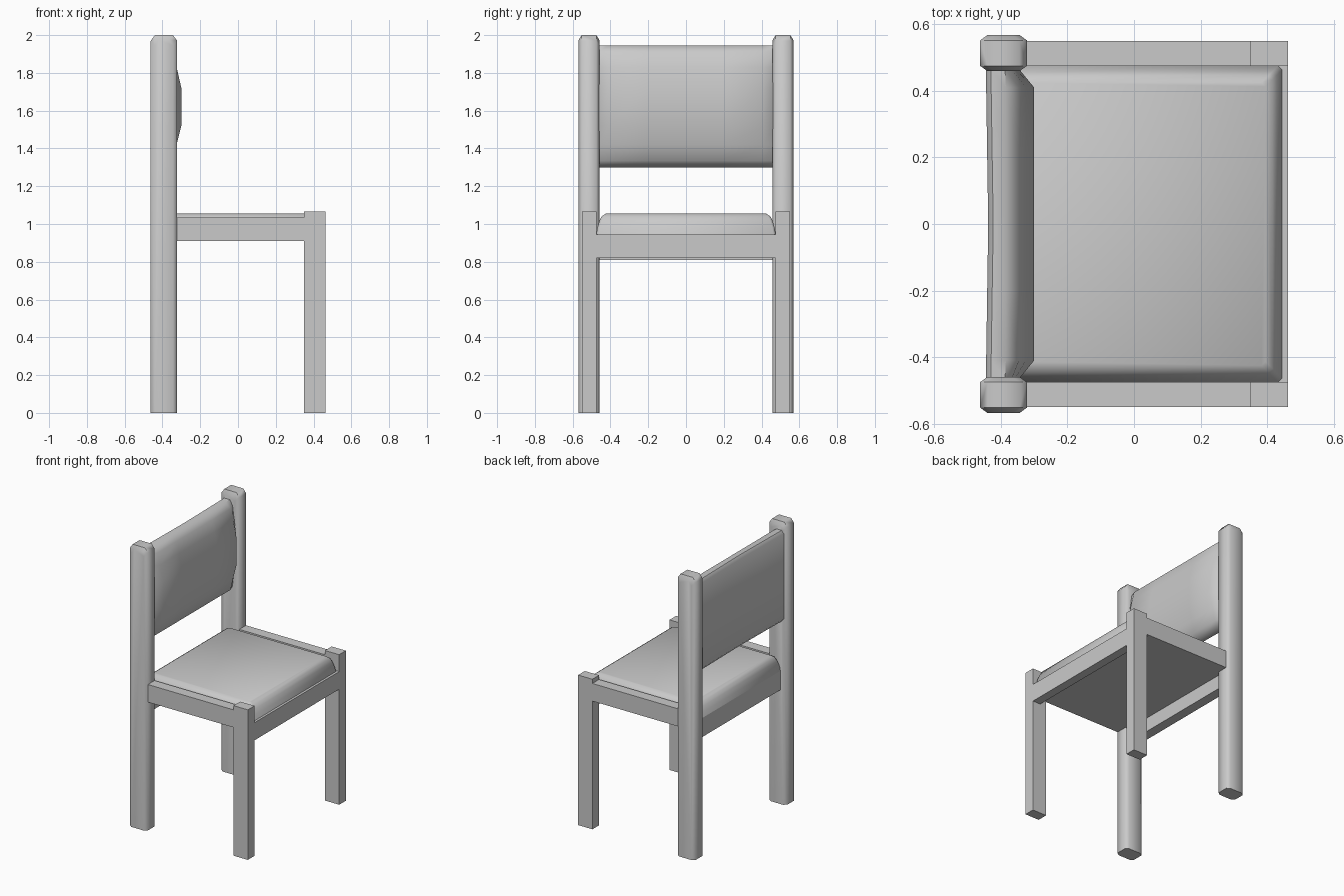
import bpy
import bmesh
from math import radians

if "Cube" in bpy.data.objects:
    bpy.data.objects.remove(bpy.data.objects["Cube"], do_unlink=True)

grey = bpy.data.materials.new("plain_grey")
grey.use_nodes = True
grey.diffuse_color = (0.59, 0.59, 0.59, 1)
grey.node_tree.nodes["Principled BSDF"].inputs["Base Color"].default_value = grey.diffuse_color


def finish(name, bm, smooth=None):
    bmesh.ops.recalc_face_normals(bm, faces=bm.faces)
    mesh = bpy.data.meshes.new(name)
    bm.to_mesh(mesh)
    bm.free()
    mesh.materials.append(grey)
    obj = bpy.data.objects.new(name, mesh)
    bpy.context.collection.objects.link(obj)
    if smooth:
        bpy.ops.object.select_all(action='DESELECT')
        obj.select_set(True)
        bpy.context.view_layer.objects.active = obj
        bpy.ops.object.shade_smooth_by_angle(angle=radians(smooth))


def box(name, x, y, z):
    bm = bmesh.new()
    bmesh.ops.create_cube(bm, size=1)
    for v in bm.verts:
        for i, (low, high) in enumerate((x, y, z)):
            v.co[i] = high if v.co[i] > 0 else low
    finish(name, bm)


def loft(name, rings, smooth):
    # Bridge closed rings of equal length and cap both ends
    bm = bmesh.new()
    loops = [[bm.verts.new(p) for p in ring] for ring in rings]
    for a, b in zip(loops, loops[1:]):
        for i in range(len(a)):
            j = (i + 1) % len(a)
            bm.faces.new((a[i], a[j], b[j], b[i]))
    bm.faces.new(loops[0])
    bm.faces.new(loops[-1])
    finish(name, bm, smooth)


def post_ring(y, half, top):
    # Upright outline with clipped top corners
    cap = half - 0.022
    outline = [(half, 0), (half, top - 0.03), (cap, top),
               (-cap, top), (-half, top - 0.03), (-half, 0)]
    return [(x - 0.392, y, z) for x, z in outline]


def cushion_ring(inset, z):
    # Rectangle with small cut corners
    hx, hy, cut = 0.4325 - inset, 0.475 - inset, 0.012
    outline = [(hx, cut - hy), (hx, hy - cut), (hx - cut, hy), (cut - hx, hy),
               (-hx, hy - cut), (-hx, cut - hy), (cut - hx, -hy), (hx - cut, -hy)]
    return [(x + 0.0125, y, z) for x, y in outline]


# Posts, front legs and side rails, one set per side
for side, s in (("right", -1), ("left", 1)):
    sections = ((0.459, 0.048, 1.975), (0.475, 0.07, 2.0),
                (0.552, 0.07, 2.0), (0.568, 0.048, 1.975))
    loft("back_post_" + side, [post_ring(s * y, h, t) for y, h, t in sections], 55)
    ys = sorted((s * 0.475, s * 0.55))
    box("front_leg_" + side, (0.35, 0.462), ys, (0, 1.065))
    box("side_rail_" + side, (-0.34, 0.36), ys, (0.91, 1.035))

# Cross rails and the panel under the cushion
box("front_rail", (0.40, 0.462), (-0.48, 0.48), (0.82, 0.945))
box("back_rail", (-0.42, -0.35), (-0.48, 0.48), (0.81, 0.945))
box("seat_panel", (-0.41, 0.45), (-0.475, 0.475), (0.91, 0.945))

# Seat cushion, rounding inwards towards its top
layers = ((0, 0.945), (0.006, 0.98), (0.016, 1.015), (0.028, 1.04), (0.05, 1.055))
loft("seat_cushion", [cushion_ring(inset, z) for inset, z in layers], 55)

# Padded backrest: bulging profile, flattened at both ends
profile = [(-0.445, 1.32), (-0.43, 1.30), (-0.39, 1.30), (-0.345, 1.335),
           (-0.325, 1.42), (-0.30, 1.52), (-0.30, 1.72), (-0.325, 1.83),
           (-0.345, 1.91), (-0.385, 1.945), (-0.43, 1.945), (-0.445, 1.925)]
rings = []
for y in (-0.465, -0.41, -0.2, 0, 0.2, 0.41, 0.465):
    end = abs(y) > 0.45
    back_shift = 0.007 * (1 - abs(y) / 0.465)
    ring = []
    for x, z in profile:
        if x > -0.4 and end:
            x = -0.39 + (x + 0.39) * 0.5
        elif x < -0.4:
            x += back_shift
        ring.append((x, y, z))
    rings.append(ring)
loft("backrest", rings, 50)
